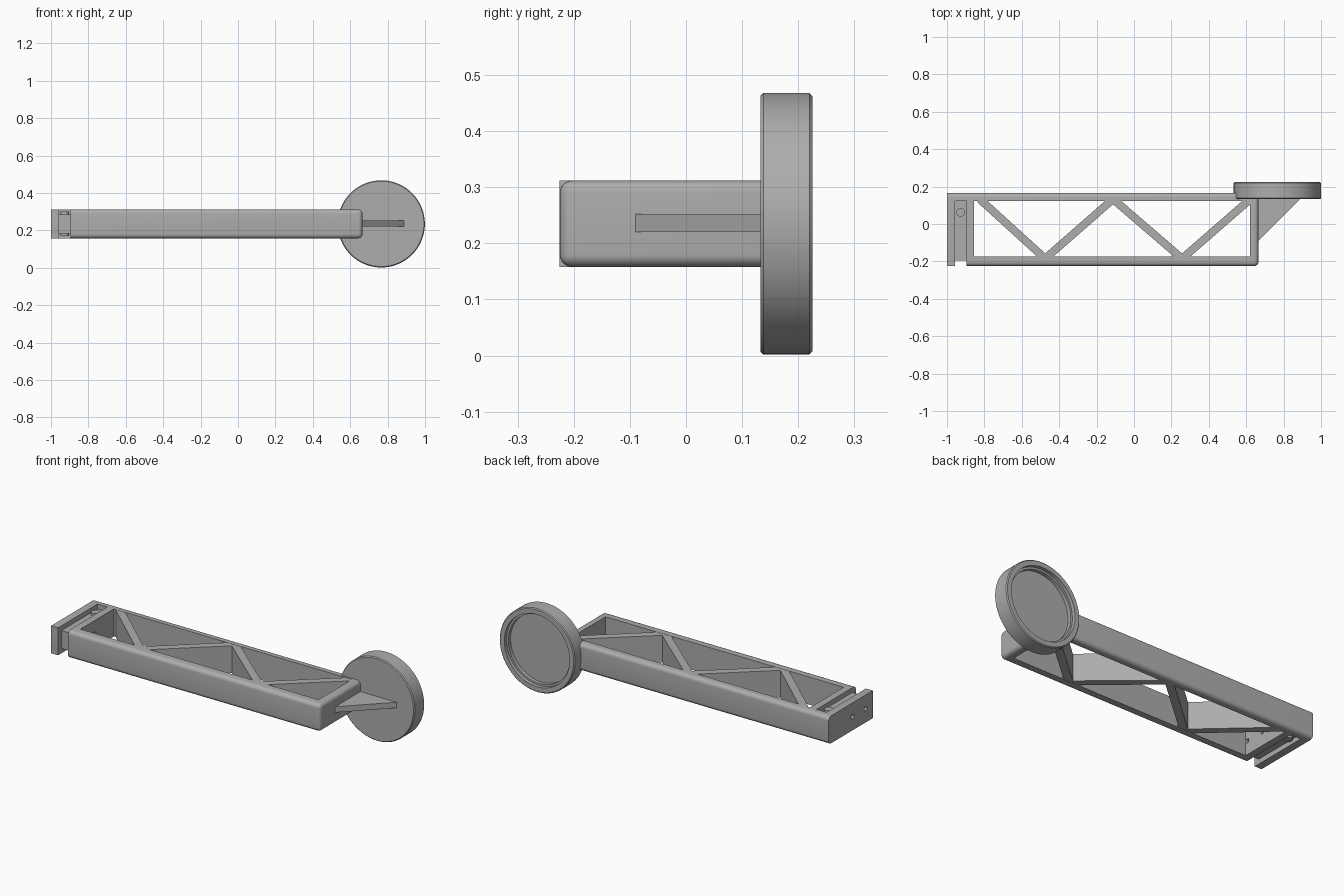
import bpy, bmesh, math
from mathutils import Vector

if "Cube" in bpy.data.objects:
    bpy.data.objects.remove(bpy.data.objects["Cube"])

grey = bpy.data.materials.new("plain grey")
grey.use_nodes = True
COLOUR = (0.42, 0.42, 0.42, 1)
grey.diffuse_color = COLOUR
grey.node_tree.nodes["Principled BSDF"].inputs["Base Color"].default_value = COLOUR

Z0, Z1 = 0.158, 0.312          # arm bottom and top
ZC = (Z0 + Z1) / 2


def finish(name, bm):
    bmesh.ops.recalc_face_normals(bm, faces=bm.faces)
    mesh = bpy.data.meshes.new(name)
    bm.to_mesh(mesh)
    bm.free()
    obj = bpy.data.objects.new(name, mesh)
    bpy.context.collection.objects.link(obj)
    mesh.materials.append(grey)
    return obj


def prism(name, points, z0, z1):
    """Extrude an xy outline from z0 to z1."""
    bm = bmesh.new()
    face = bm.faces.new([bm.verts.new((x, y, z0)) for x, y in points])
    top = bmesh.ops.extrude_face_region(bm, geom=[face])["geom"]
    bmesh.ops.translate(bm, vec=(0, 0, z1 - z0),
                        verts=[g for g in top if isinstance(g, bmesh.types.BMVert)])
    return finish(name, bm)


def box(name, x0, x1, y0, y1, z0=Z0, z1=Z1):
    return prism(name, [(x0, y0), (x1, y0), (x1, y1), (x0, y1)], z0, z1)


def select_only(obj):
    bpy.ops.object.select_all(action="DESELECT")
    obj.select_set(True)
    bpy.context.view_layer.objects.active = obj


def smooth(obj):
    select_only(obj)
    bpy.ops.object.shade_smooth_by_angle(angle=math.radians(35))


def cut(targets, cutter):
    for obj in targets:
        select_only(obj)
        mod = obj.modifiers.new("cut", "BOOLEAN")
        mod.operation, mod.solver, mod.object = "DIFFERENCE", "EXACT", cutter
        bpy.ops.object.modifier_apply(modifier=mod.name)
    bpy.data.objects.remove(cutter)


def rod(name, radius, length, centre, axis):
    bm = bmesh.new()
    bmesh.ops.create_cone(bm, cap_ends=True, segments=24, radius1=radius,
                          radius2=radius, depth=length)
    obj = finish(name, bm)
    turn = Vector((0, 0, 1)).rotation_difference(Vector(axis))
    for v in obj.data.vertices:
        v.co = turn @ v.co + Vector(centre)
    return obj


# Arm: rounded box, square only at the clamp end
frame = box("arm_frame", -1, 0.665, -0.225, 0.166)
bm = bmesh.new()
bm.from_mesh(frame.data)
edges = [e for e in bm.edges if any(v.co.x > 0 for v in e.verts)]
bmesh.ops.bevel(bm, geom=edges, offset=0.022, segments=6, profile=0.5, affect="EDGES")
bm.to_mesh(frame.data)
bm.free()
cut([frame], box("inside_cutter", -0.855, 0.62, -0.173, 0.123, 0, 1))
cut([frame], box("slot_cutter", -0.957, -0.895, -0.5, 0.123, 0, 1))

# Square clamp plate and the block in the slot
plate = box("clamp_plate", -1, -0.957, -0.225, 0.1)
block = box("clamp_block", -0.96, -0.89, -0.195, 0.126, 0.185, 0.285)
for y in (-0.045, -0.16):
    cut([frame, plate, block], rod("hole_cutter", 0.012, 0.4, (-0.95, y, ZC), (1, 0, 0)))

# Pin through the block
pin = rod("clamp_pin", 0.023, 0.13, (-0.927, 0.062, ZC), (0, 0, 1))

# Zigzag braces
nodes = [(-0.825, 0.133), (-0.475, -0.185), (-0.112, 0.133), (0.257, -0.185), (0.622, 0.133)]
for i, (a, b) in enumerate(zip(nodes, nodes[1:])):
    a, b = Vector(a), Vector(b)
    d = (b - a).normalized()
    side = Vector((-d.y, d.x)) * 0.021
    ends = [a - side, b - side, b + side, a + side]
    prism(f"brace_{i + 1}", [tuple(p) for p in ends], Z0 + 0.001, Z1 - 0.001)

# Gusset behind the disc
prism("gusset", [(0.655, -0.09), (0.665, -0.09), (0.89, 0.135), (0.655, 0.135)], 0.22, 0.252)

# Round cup: radius and y profile spun around the y axis
profile = [(0, 0.133), (0.228, 0.133), (0.233, 0.138), (0.233, 0.220), (0.228, 0.225),
           (0.202, 0.225), (0.202, 0.205), (0.191, 0.205), (0.191, 0.185), (0, 0.185)]
bm = bmesh.new()
verts = [bm.verts.new((0.766 + r, y, ZC)) for r, y in profile]
lines = [bm.edges.new(pair) for pair in zip(verts, verts[1:])]
bmesh.ops.spin(bm, geom=verts + lines, cent=(0.766, 0, ZC), axis=(0, 1, 0),
               angle=math.tau, steps=96)
bmesh.ops.remove_doubles(bm, verts=bm.verts, dist=0.0002)
cup = finish("round_cup", bm)

for obj in (frame, plate, block, pin, cup):
    smooth(obj)
